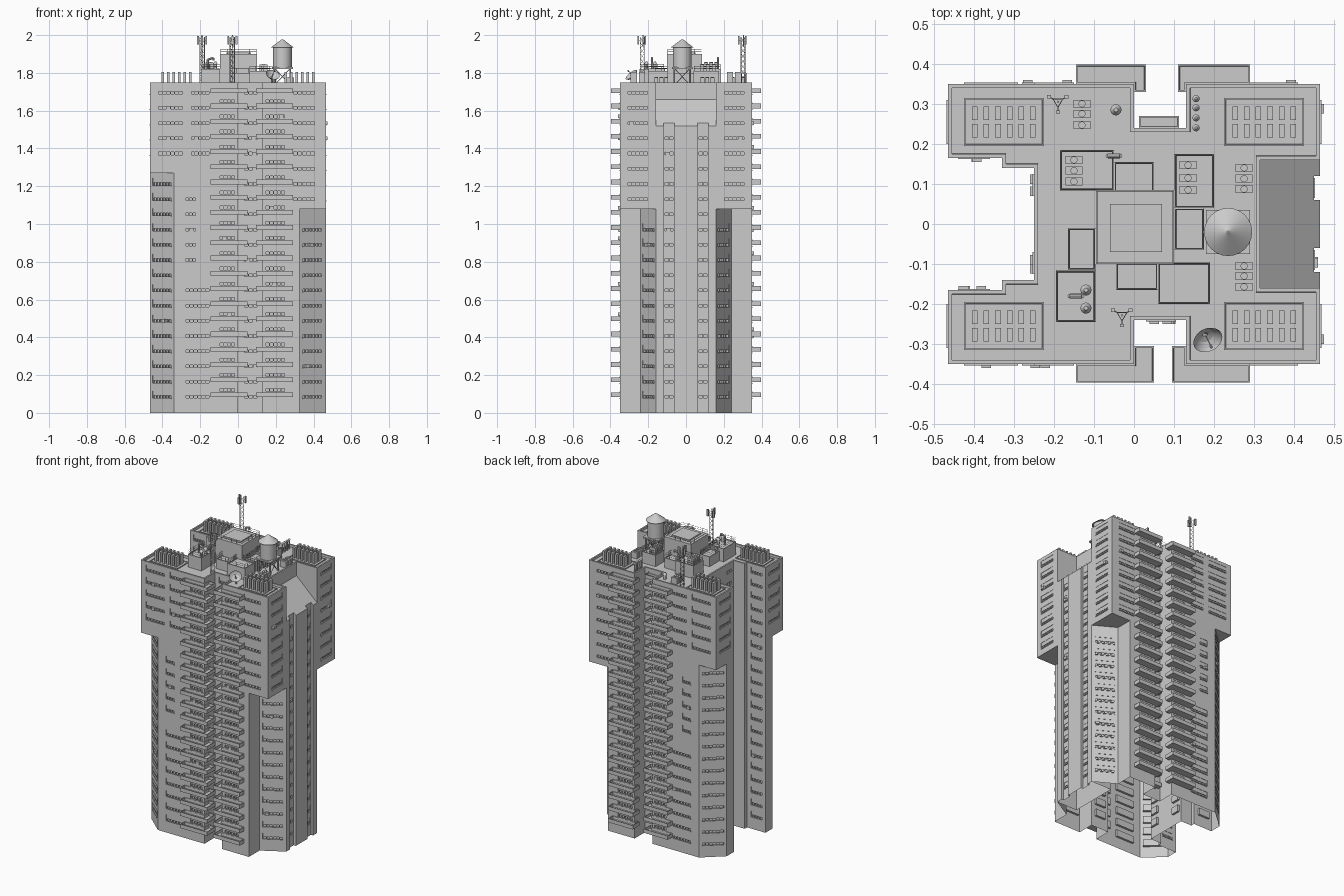
import bpy, bmesh, math, random
from mathutils import Matrix, Vector

if "Cube" in bpy.data.objects:
    bpy.data.objects.remove(bpy.data.objects["Cube"])
random.seed(4)

def finish(name, bm, smooth=False):
    bmesh.ops.recalc_face_normals(bm, faces=bm.faces[:])
    me = bpy.data.meshes.new(name)
    bm.to_mesh(me)
    bm.free()
    ob = bpy.data.objects.new(name, me)
    bpy.context.collection.objects.link(ob)
    if smooth:
        bpy.ops.object.select_all(action='DESELECT')
        ob.select_set(True)
        bpy.context.view_layer.objects.active = ob
        bpy.ops.object.shade_smooth_by_angle(angle=math.radians(35))
    return ob

def prism(bm, pts, z0, z1, rim=0, drop=0, top=None):
    lo = [bm.verts.new((x, y, z0)) for x, y in pts]
    hi = [bm.verts.new((x, y, top(x) if top else z1)) for x, y in pts]
    n = len(pts)
    for i in range(n):
        bm.faces.new((lo[i], lo[(i + 1) % n], hi[(i + 1) % n], hi[i]))
    bm.faces.new(lo[::-1])
    f = bm.faces.new(hi)
    bm.normal_update()
    if f.normal.z < 0:
        f.normal_flip()
    if rim:
        bmesh.ops.inset_region(bm, faces=[f], thickness=rim, use_even_offset=True)
        bmesh.ops.inset_region(bm, faces=[f], thickness=.0005, use_even_offset=True)
        for v in f.verts:
            v.co.z -= drop

def box(bm, x0, x1, y0, y1, z0, z1, M=Matrix()):
    S = Matrix.Diagonal((x1 - x0, y1 - y0, z1 - z0, 1))
    T = Matrix.Translation(((x0 + x1) / 2, (y0 + y1) / 2, (z0 + z1) / 2))
    bmesh.ops.create_cube(bm, size=1, matrix=M @ T @ S)

def cyl(bm, p, q, r, r2=None, seg=6, caps=True):
    p, q = Vector(p), Vector(q)
    d = q - p
    M = Matrix.Translation((p + q) / 2) @ d.to_track_quat('Z', 'Y').to_matrix().to_4x4()
    bmesh.ops.create_cone(bm, cap_ends=caps, segments=seg, radius1=r,
                          radius2=r if r2 is None else r2, depth=d.length, matrix=M)

def rect(x0, x1, y0, y1):
    return [(x0, y0), (x1, y0), (x1, y1), (x0, y1)]

def mirror(half):  # mirrored outline across y = 0
    return half + [(x, -y) for x, y in reversed(half)]

# window openings, window frames and wall air conditioners
cut, fr, ac = bmesh.new(), bmesh.new(), bmesh.new()
FLOOR = [.095 + .0805 * i for i in range(21)]

def windows(a, b, f0, f1, dz=0, h=.044, both=True):
    for s in ((1, -1) if both else (1,)):
        p, q = (Vector((a[0], a[1] * s)), Vector((b[0], b[1] * s)))
        if s < 0:
            p, q = q, p
        d, m = q - p, (p + q) / 2
        w = d.length / 2
        for i in range(f0, f1 + 1):
            M = Matrix.Translation((m.x, m.y, FLOOR[i] + dz)) @ Matrix.Rotation(math.atan2(d.y, d.x), 4, 'Z')
            box(cut, -w, w, -.01, .014, -h / 2, h / 2, M)
            box(fr, -w, w, .002, .005, -.003, h / 2, M)          # glazing panel
            box(fr, -w, w, -.003, .004, -h / 2, -h / 2 + .005, M)  # sill
            n = max(2, round(w * 2 / .022))
            for k in range(n + 1):
                x = -w + .002 + (2 * w - .004) * k / n
                box(fr, x - .002, x + .002, .003, .012, -h / 2, 0, M)
            if random.random() < .12:
                x = random.uniform(-w + .012, w - .012)
                box(ac, x - .012, x + .012, -.01, .012, -h / 2 + .003, -.001, M)

windows((-.425, -.35), (-.29, -.35), 16, 20)
windows((-.25, -.35), (-.15, -.35), 16, 20)
windows((-.28, -.35), (-.22, -.35), 9, 13)
windows((-.28, -.35), (-.15, -.35), 0, 7)
windows((.29, -.35), (.41, -.35), 13, 20)
windows((-.10, -.35), (-.015, -.35), 0, 19, .036, .046)
windows((.145, -.35), (.25, -.35), 0, 19, .036, .046)
windows((.03, -.24), (.105, -.24), 0, 20)
windows((.465, -.31), (.465, -.2), 13, 20)
windows((.449, -.115), (.449, -.065), 0, 17)
windows((.342, -.2303), (.448, -.1697), 0, 11)
windows((-.452, -.2514), (-.353, -.3386), 0, 14)
windows((-.25, -.07), (-.25, -.125), 0, 20)
windows((-.36, -.165), (-.44, -.165), 0, 20)
windows((-.465, -.2), (-.465, -.31), 16, 20)
cutter = finish("window_cutter", cut)
cutter.hide_render = True
cutter.hide_viewport = False

# tower body parts
wing = [(-.25, -.14), (-.33, -.14), (-.33, -.165), (-.465, -.165)]
notch = [(0, -.35), (0, -.24), (.13, -.24), (.13, -.35)]
lower = mirror(wing + [(-.465, -.24), (-.34, -.35)] + notch +
               [(.325, -.35), (.325, -.24), (.465, -.16), (.315, -.16)])
upper = mirror(wing + [(-.465, -.35)] + notch + [(.465, -.35), (.465, -.16), (.315, -.16)])
bay = mirror([(.315, -.16), (.465, -.16), (.465, -.12), (.449, -.12), (.449, -.06), (.465, -.06)])
bodies = []
bm = bmesh.new(); prism(bm, lower, 0, 1.27); bodies.append(finish("lower_tower", bm))
bm = bmesh.new(); prism(bm, upper, 1.27, 1.75, .01, .015); bodies.append(finish("upper_tower", bm))
bm = bmesh.new(); prism(bm, bay, 0, 0, top=lambda x: 1.52 + (.465 - x) * .93)
bodies.append(finish("right_bay", bm))
bm = bmesh.new()
for s in (1, -1):
    box(bm, .325, .465, min(-.35 * s, -.16 * s), max(-.35 * s, -.16 * s), 1.08, 1.27)
bodies.append(finish("right_overhangs", bm))
for ob in bodies:
    md = ob.modifiers.new("openings", 'BOOLEAN')
    md.operation, md.solver, md.object = 'DIFFERENCE', 'EXACT', cutter
bpy.context.view_layer.update()
dg = bpy.context.evaluated_depsgraph_get()
cuts = [bpy.data.meshes.new_from_object(ob.evaluated_get(dg)) for ob in bodies]
for ob, me in zip(bodies, cuts):
    ob.modifiers.clear()
    ob.data = me
    b = bmesh.new(); b.from_mesh(me)   # the tower is open underneath
    bmesh.ops.delete(b, geom=[f for f in b.faces if f.calc_center_median().z < .001], context='FACES')
    b.to_mesh(me); b.free()
bpy.data.objects.remove(cutter)
finish("window_frames", fr)
finish("wall_air_conditioners", ac)

# balconies
bm = bmesh.new()
trays = [[(-.145, -.396), (.05, -.396), (.05, -.305), (0, -.305), (0, -.35), (-.145, -.35)],
         [(.095, -.396), (.29, -.396), (.29, -.35), (.13, -.35), (.13, -.305), (.095, -.305)],
         [(-.145, .398), (-.145, .35), (0, .35), (0, .33), (.03, .33), (.03, .398)],
         [(.11, .398), (.11, .33), (.13, .33), (.13, .35), (.29, .35), (.29, .398)],
         rect(.012, .112, .24, .27)]
for z in FLOOR:
    for t in trays:
        prism(bm, t, z - .012, z + .013, .004, .018)
finish("balconies", bm)

# roof gardens: curb frames and upright fins
R = 1.735
bm = bmesh.new()
for cx in (-.325, .325):
    for cy in (-.255, .255):
        prism(bm, rect(cx - .1, cx + .1, cy - .06, cy + .06), R - .005, R + .006, .004, .004)
        for i in range(6):
            x = cx + (i - 2.5) * .029
            for y in (cy - .022, cy + .022):
                box(bm, x - .007, x + .007, y - .017, y + .017, R, 1.805)
finish("roof_fins", bm)

# penthouse blocks with rims, and railings
bm, rl = bmesh.new(), bmesh.new()
def railing(x0, x1, y0, y1, z, h=.025):
    c = [Vector((x, y, z)) for x, y in rect(x0, x1, y0, y1)]
    for i in range(4):
        p, q = c[i], c[(i + 1) % 4]
        for k in (.5, 1):
            cyl(rl, p + Vector((0, 0, h * k)), q + Vector((0, 0, h * k)), .001, seg=4)
        n = max(2, round((q - p).length / .035))
        for k in range(n):
            v = p.lerp(q, k / n)
            cyl(rl, v, v + Vector((0, 0, h)), .001, seg=4)
blocks = [(-.185, -.05, .083, .185, 1.82), (-.05, .05, .08, .155, 1.80), (.1, .2, .04, .175, 1.81),
          (.1, .175, -.065, .04, 1.80), (-.195, -.095, -.245, -.115, 1.82),
          (-.165, -.095, -.115, -.01, 1.80), (-.045, .06, -.165, -.095, 1.80), (.06, .19, -.2, -.095, 1.81)]
for x0, x1, y0, y1, z in blocks:
    prism(bm, rect(x0, x1, y0, y1), R - .005, z, .005, .006)
    railing(x0 + .003, x1 - .003, y0 + .003, y1 - .003, z)
prism(bm, rect(-.095, .1, -.1, .085), R - .005, 1.9)
box(bm, -.06, .07, -.07, .05, 1.9, 1.908)
railing(-.092, .097, -.097, .082, 1.9)
finish("penthouse_blocks", bm)
finish("roof_railings", rl)

# roof plant: condenser units, fans and vent pipes
bm = bmesh.new()
for x, ys, z in ((-.13, (.3, .275, .247), R), (-.15, (.16, .133, .106), 1.814), (.135, (.147, .115, .085), 1.804),
                 (.275, (.14, .113, .087), R), (.275, (-.105, -.13, -.157), R)):
    for y in ys:
        box(bm, x - .021, x + .021, y - .01, y + .01, z, z + .04)
        cyl(bm, (x, y, z + .04), (x, y, z + .044), .009, seg=10)
for x, y, z in ((-.045, .285, R), (-.12, -.165, 1.814), (-.12, -.21, 1.814)):
    cyl(bm, (x, y, z), (x, y, z + .03), .009, seg=12)
    cyl(bm, (x, y, z + .03), (x, y, z + .045), .014, .005, seg=12)
for y in (.24, .265, .29, .313):
    cyl(bm, (.155, y, R), (.155, y, R + .06), .006, seg=10)
    cyl(bm, (.155, y, R + .06), (.155, y, R + .068), .009, .003, seg=10)
for x, y in ((-.16, -.18), (-.065, .17)):
    for p, q in (((x, y, 1.8), (x, y, 1.87)), ((x, y, 1.87), (x + .03, y, 1.88)), ((x + .03, y, 1.88), (x + .03, y, 1.865))):
        cyl(bm, p, q, .006, seg=8)
finish("roof_plant", bm, True)

# water tank on braced legs
bm = bmesh.new()
cx, cy = .235, -.02
cyl(bm, (cx, cy, 1.83), (cx, cy, 1.935), .05, seg=24)
cyl(bm, (cx, cy, 1.935), (cx, cy, 1.978), .06, .003, seg=24)
box(bm, cx - .055, cx + .055, cy - .055, cy + .055, 1.82, 1.83)
leg = [(cx + .042 * a, cy + .042 * b) for a, b in ((-1, -1), (1, -1), (1, 1), (-1, 1))]
for i in range(4):
    p, q = leg[i], leg[(i + 1) % 4]
    cyl(bm, (*p, R), (*p, 1.825), .005)
    cyl(bm, (*p, R), (*q, 1.825), .002)
    cyl(bm, (*q, R), (*p, 1.825), .002)
finish("water_tank", bm, True)

# lattice masts with antenna panels
bm = bmesh.new()
for cx, cy in ((-.19, .305), (-.03, -.228)):
    P = [Vector((cx + .014 * math.sin(a), cy - .014 * math.cos(a), 0)) for a in (0, 2.094, 4.189)]
    for i in range(3):
        p, q = P[i], P[(i + 1) % 3]
        cyl(bm, p + Vector((0, 0, R)), p + Vector((0, 0, 1.99)), .002, seg=4)
        for k in range(9):
            z = R + .028 * k
            cyl(bm, p + Vector((0, 0, z)), q + Vector((0, 0, z + .028)), .001, seg=4)
        o = Vector((cx, cy, 0)) + (p - Vector((cx, cy, 0))) * 1.8
        box(bm, o.x - .005, o.x + .005, o.y - .004, o.y + .004, 1.95, 1.995)
        cyl(bm, p + Vector((0, 0, 1.97)), o + Vector((0, 0, 1.97)), .0015, seg=4)
    cyl(bm, (cx, cy, 1.94), (cx, cy, 2.0), .003)
finish("antenna_masts", bm)

# satellite dish
bm = bmesh.new()
c, d = Vector((.182, -.285, 1.785)), Vector((.3, -.6, .74)).normalized()
for a, b, r0, r1 in ((-.014, -.01, .006, .02), (-.01, 0, .02, .032), (0, .008, .032, .038)):
    cyl(bm, c + d * a, c + d * b, r0, r1, 20, False)
cyl(bm, c - d * .012, c + d * .035, .0015)
cyl(bm, c + d * .03, c + d * .038, .004)
cyl(bm, (.18, -.275, R), c - d * .012, .005)
finish("satellite_dish", bm, True)
